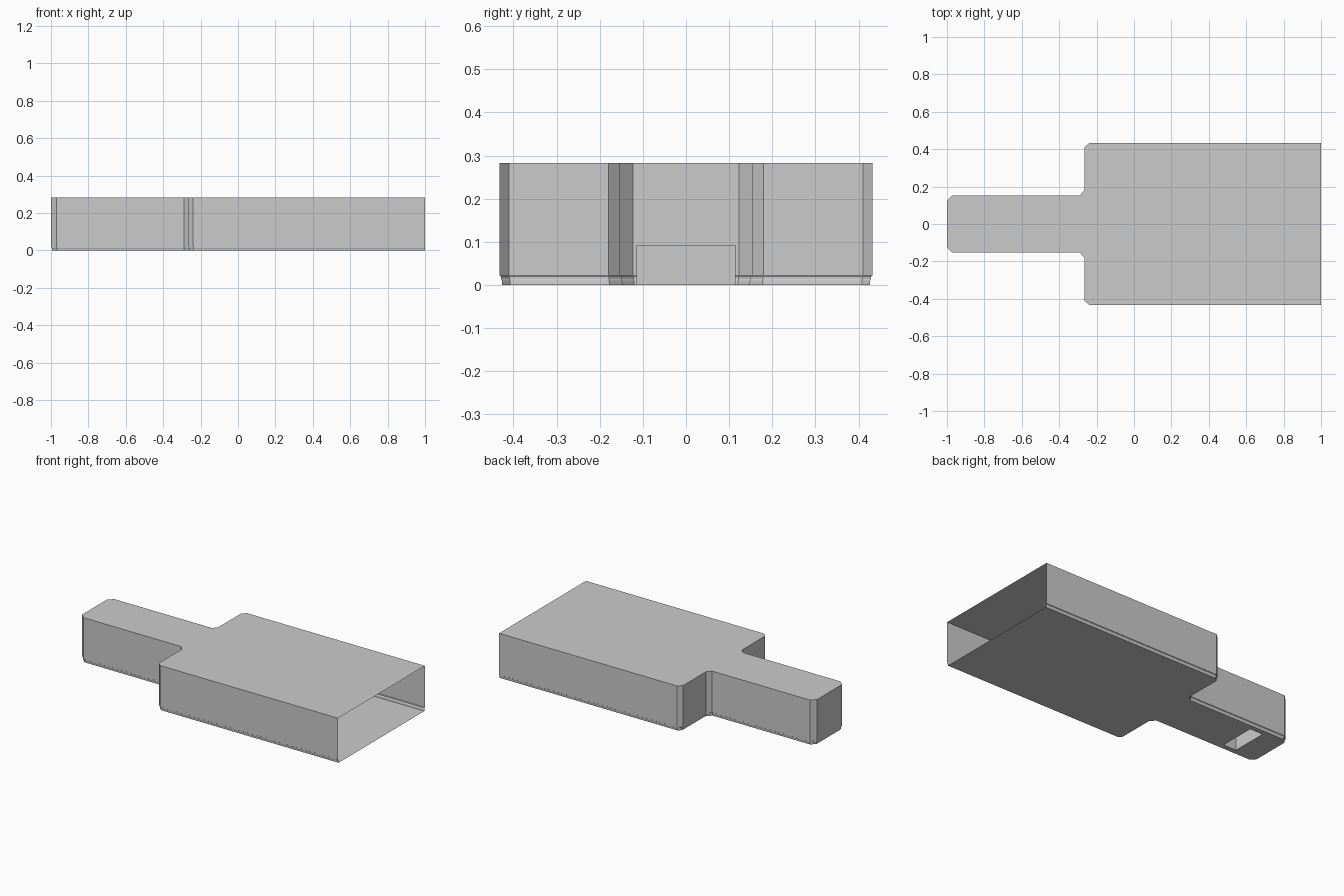
import bpy
from mathutils import Vector

if "Cube" in bpy.data.objects:
    bpy.data.objects.remove(bpy.data.objects["Cube"])

HEIGHT = 0.283
HALF = [(1, 0.432), (-0.24, 0.432), (-0.265, 0.41), (-0.265, 0.18),
        (-0.29, 0.153), (-0.97, 0.153), (-1, 0.123)]
OUTLINE = [Vector(p) for p in HALF + [(x, -y) for x, y in reversed(HALF)]]


def make_object(name, verts, faces):
    mesh = bpy.data.meshes.new(name)
    mesh.from_pydata(verts, [], faces)
    obj = bpy.data.objects.new(name, mesh)
    bpy.context.collection.objects.link(obj)
    return obj


def inset_outline(amount):
    """Mitred inset of the room outline, keeping the open end at x = 1."""
    normals = []
    for a, b in zip(OUTLINE, OUTLINE[1:]):
        d = (b - a).normalized()
        normals.append(Vector((-d.y, d.x)))
    ring = []
    for i, p in enumerate(OUTLINE):
        n1 = normals[max(i - 1, 0)]
        n2 = normals[min(i, len(normals) - 1)]
        ring.append(p + (n1 + n2) * amount / (1 + n1.dot(n2)))
    return ring


def sweep(name, profile):
    """Sweep an (inset, z) profile, listed bottom to top, along the outline."""
    n = len(OUTLINE)
    verts = [(p.x, p.y, z) for inset, z in profile for p in inset_outline(inset)]
    faces = [(r * n + i, (r + 1) * n + i, (r + 1) * n + i + 1, r * n + i + 1)
             for r in range(len(profile) - 1) for i in range(n - 1)]
    return make_object(name, verts, faces)


# Thin walls and the small stepped skirting at their foot
sweep("walls", [(0, 0.022), (0, HEIGHT)])
sweep("skirting", [(0.006, 0), (0.005, 0.011), (0.003, 0.014),
                   (0.003, 0.02), (0, 0.022)])

# Ceiling, facing down into the room
n = len(OUTLINE)
make_object("ceiling", [(p.x, p.y, HEIGHT) for p in OUTLINE],
            [tuple(reversed(range(n)))])

# Floor with a rectangular opening under the counter, as two halves
X0, X1, Y = -0.84, -0.75, 0.115
half = [(p.x, p.y, 0) for p in inset_outline(0.006)[:n // 2]]
half += [(half[-1][0], 0, 0), (X0, 0, 0), (X0, Y, 0), (X1, Y, 0), (X1, 0, 0), (1, 0, 0)]
m = len(half)
make_object("floor", half + [(x, -y, z) for x, y, z in half],
            [tuple(range(m)), tuple(reversed(range(m, 2 * m)))])

# Low counter, open underneath
corners = [(X0, -Y), (X1, -Y), (X1, Y), (X0, Y)]
sides = [(i, (i + 1) % 4, (i + 1) % 4 + 4, i + 4) for i in range(4)]
make_object("counter", [(x, y, z) for z in (0, 0.093) for x, y in corners],
            sides + [(4, 5, 6, 7)])
